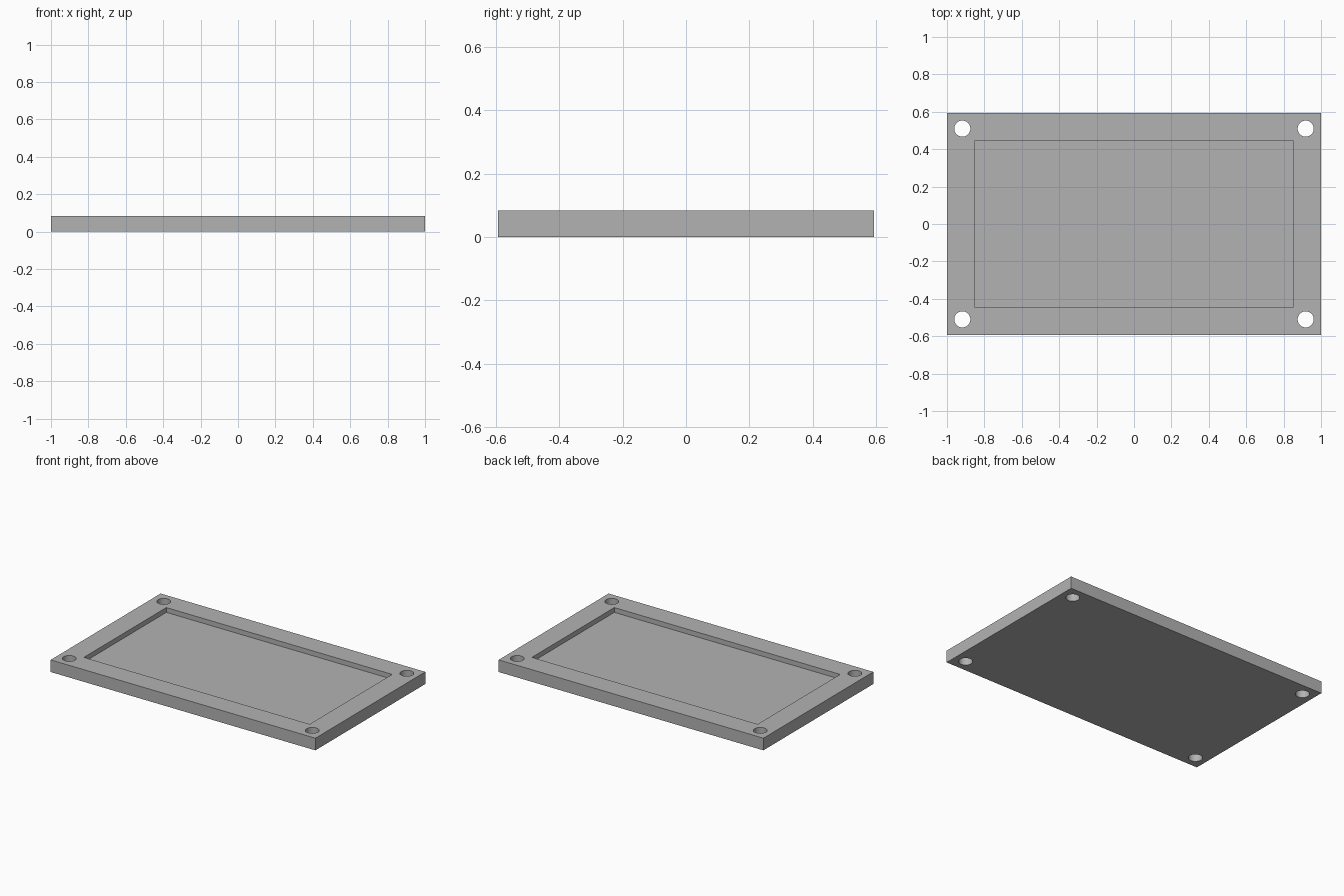
import bpy

cube = bpy.data.objects.get("Cube")
if cube:
    bpy.data.objects.remove(cube, do_unlink=True)

# Overall dimensions
WIDTH, DEPTH, HEIGHT = 2.0, 1.186, 0.083
POCKET_W, POCKET_D, POCKET_DEPTH = 1.706, 0.89, 0.033
HOLE_X, HOLE_Y, HOLE_R = 0.918, 0.51, 0.043

grey = bpy.data.materials.new("plain_grey")
grey.use_nodes = True
grey.diffuse_color = (0.45, 0.45, 0.45, 1)
grey.node_tree.nodes["Principled BSDF"].inputs["Base Color"].default_value = (0.45, 0.45, 0.45, 1)


def box(name, size, z):
    bpy.ops.mesh.primitive_cube_add(size=1, location=(0, 0, z))
    obj = bpy.context.object
    obj.name = name
    obj.scale = size
    bpy.ops.object.transform_apply(location=True, rotation=False, scale=True)
    obj.data.materials.append(grey)
    return obj


def cut(target, cutter):
    cutter.hide_render = True
    mod = target.modifiers.new("cut", "BOOLEAN")
    mod.operation = "DIFFERENCE"
    mod.solver = "EXACT"
    mod.object = cutter
    bpy.context.view_layer.objects.active = target
    bpy.ops.object.modifier_apply(modifier=mod.name)
    bpy.data.objects.remove(cutter, do_unlink=True)


# Flat plate
plate = box("mounting_plate", (WIDTH, DEPTH, HEIGHT), HEIGHT / 2)

# Shallow rectangular recess in the top
cut(plate, box("recess_cutter", (POCKET_W, POCKET_D, 2 * POCKET_DEPTH), HEIGHT))

# Screw holes through the four corners
for sx in (-1, 1):
    for sy in (-1, 1):
        bpy.ops.mesh.primitive_cylinder_add(
            vertices=48, radius=HOLE_R, depth=4 * HEIGHT,
            location=(sx * HOLE_X, sy * HOLE_Y, HEIGHT / 2))
        hole = bpy.context.object
        hole.name = "hole_cutter"
        hole.data.materials.append(grey)
        cut(plate, hole)

# Smooth hole walls, sharp plate edges
bpy.ops.object.select_all(action="DESELECT")
plate.select_set(True)
bpy.context.view_layer.objects.active = plate
bpy.ops.object.shade_smooth_by_angle()
